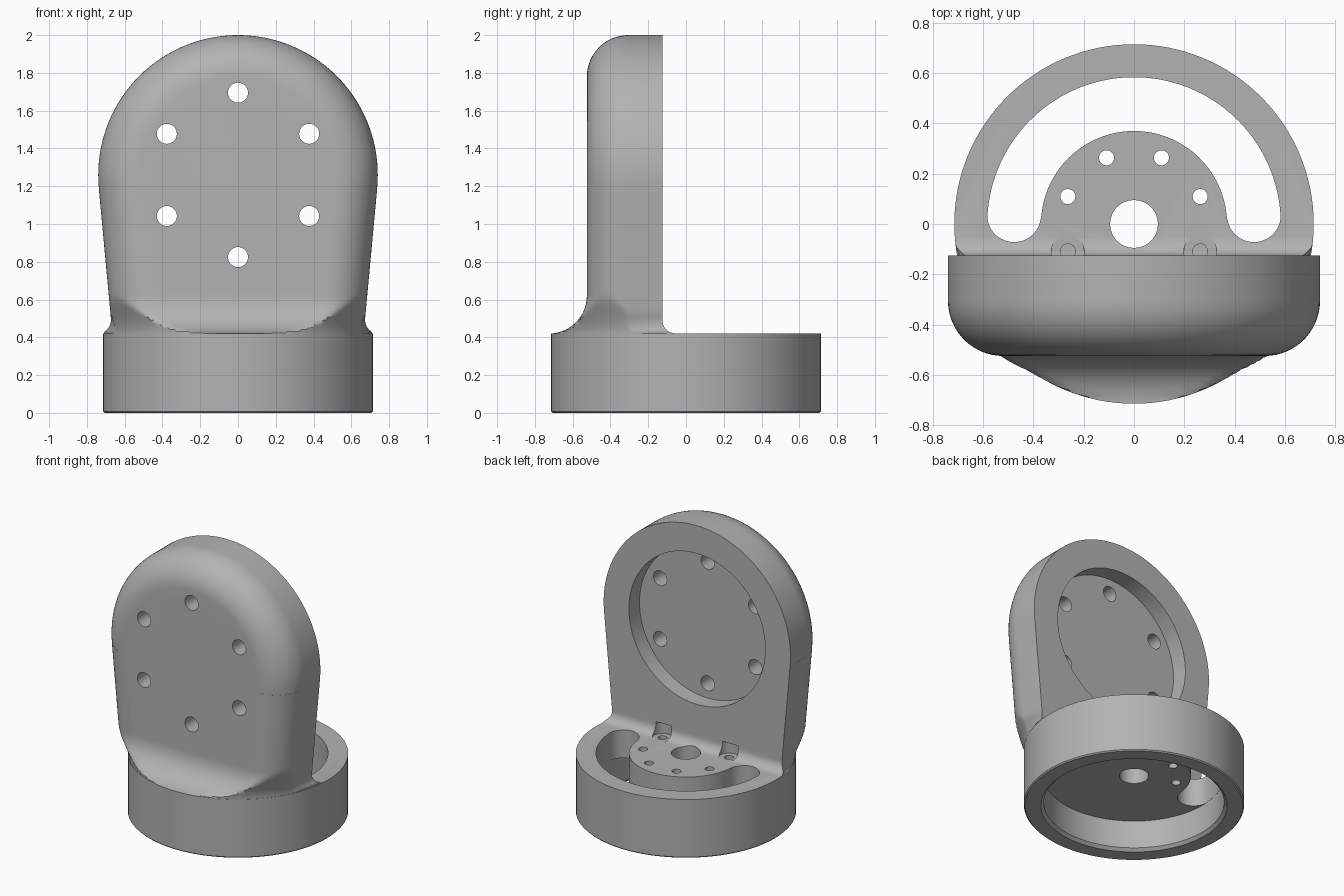
import bpy, bmesh
from math import sin, cos, pi, radians, sqrt, hypot

if "Cube" in bpy.data.objects:
    bpy.data.objects.remove(bpy.data.objects["Cube"], do_unlink=True)

BASE_R, BASE_TOP = 0.715, 0.42
BACK_Y, FRONT_Y, EDGE_R = -0.125, -0.525, 0.22
HEAD_R, HEAD_Z = 0.74, 1.26

grey = bpy.data.materials.new("plain grey")
grey.use_nodes = True
grey.diffuse_color = (0.45, 0.45, 0.45, 1)
grey.node_tree.nodes["Principled BSDF"].inputs["Base Color"].default_value = grey.diffuse_color


def loft(name, rings):
    """Closed solid from equal-length rings of points, capped at both ends."""
    bm = bmesh.new()
    rows = [[bm.verts.new(p) for p in ring] for ring in rings]
    n = len(rows[0])
    for a, b in zip(rows, rows[1:]):
        for i in range(n):
            j = (i + 1) % n
            bm.faces.new((a[i], a[j], b[j], b[i]))
    bm.faces.new(rows[0][::-1])
    bm.faces.new(rows[-1])
    bmesh.ops.recalc_face_normals(bm, faces=bm.faces)
    me = bpy.data.meshes.new(name)
    bm.to_mesh(me)
    bm.free()
    me.materials.append(grey)
    ob = bpy.data.objects.new(name, me)
    bpy.context.collection.objects.link(ob)
    return ob


def lathe(name, profile, x=0, y=0, z=0, axis="z", n=32):
    """Solid turned from (radius, position) pairs about the z or y axis."""
    rings = []
    for r, h in profile:
        arc = [(r * cos(2 * pi * i / n), r * sin(2 * pi * i / n)) for i in range(n)]
        rings.append([(x + a, y + b, z + h) if axis == "z" else (x + a, y + h, z + b)
                      for a, b in arc])
    return loft(name, rings)


def boolean(target, other, operation):
    mod = target.modifiers.new(operation, "BOOLEAN")
    mod.operation, mod.object, mod.solver = operation, other, "EXACT"
    other.hide_render = True
    bpy.context.view_layer.objects.active = target
    bpy.ops.object.modifier_apply(modifier=mod.name)
    bpy.data.objects.remove(other, do_unlink=True)


def fillet(r, z):
    """Outward flare of a concave fillet standing on the base top."""
    t = min(max(z - BASE_TOP, 0), r)
    return r - sqrt(r * r - (r - t) ** 2)


def wall_slice(z):
    """Plan outline of the upright at height z, kept within the base rim low down."""
    w = 0.737 - 0.0929 * (1.19 - z)
    side, front, back = fillet(0.08, z), fillet(0.2, z), fillet(0.07, z)
    cx, cy = w - EDGE_R, FRONT_Y + EDGE_R
    half = [(x * (w + side) / 6, BACK_Y + back) for x in range(7)]
    half += [(cx + (EDGE_R + side) * cos(radians(a)), cy - (EDGE_R + front) * sin(radians(a)))
             for a in range(0, 91, 6)]
    half += [(cx * k / 12, FRONT_Y - front) for k in range(11, -1, -1)]
    t = min(max((z - BASE_TOP) / 0.25, 0), 1)
    limit = BASE_R - 0.002 + 0.07 * t * t * (3 - 2 * t)
    if z < BASE_TOP:
        limit -= 0.02
    pts = []
    for x, y in half:
        s = min(1, limit / hypot(x, y)) if z < 0.7 else 1
        pts.append((x * s, y * s, z))
    return pts + [(-x, y, z) for x, y, z in pts[-2:0:-1]]


# round base
bracket = lathe("angle_bracket", [(BASE_R - 0.008, 0), (BASE_R, 0.008), (BASE_R, BASE_TOP)], n=128)

# tapered upright with flared foot
heights = [0.34] + [BASE_TOP + 0.25 * (k / 16) ** 1.5 for k in range(17)] + [0.9, 1.19]
upright = loft("upright", [wall_slice(z) for z in heights])

# round head with a rolled front edge
edge = [(HEAD_R, BACK_Y)]
edge += [(HEAD_R - EDGE_R + EDGE_R * cos(radians(a)), FRONT_Y + EDGE_R - EDGE_R * sin(radians(a)))
         for a in range(0, 91, 6)]
head = lathe("round_head", edge, z=HEAD_Z, axis="y", n=128)
boolean(upright, head, "UNION")
boolean(bracket, upright, "UNION")

# shallow round pocket in the back of the head
boolean(bracket, lathe("head_pocket", [(0.54, -0.245), (0.54, 0)], z=HEAD_Z, axis="y", n=96), "DIFFERENCE")

# six bolt holes through the head
for k in range(6):
    a = radians(90 + 60 * k)
    boolean(bracket, lathe("head_hole", [(0.053, -0.8), (0.053, 0)], x=0.435 * cos(a),
                           z=HEAD_Z + 0.435 * sin(a), axis="y"), "DIFFERENCE")

# hollow underside with a chamfered mouth
boolean(bracket, lathe("base_hollow", [(0.615, -0.01), (0.585, 0.02), (0.585, 0.22)], n=128), "DIFFERENCE")

# curved slot around the hub, with round ends
R_OUT, R_IN, END_Y = 0.584, 0.37, 0.035
mid, end_r = (R_OUT + R_IN) / 2, (R_OUT - R_IN) / 2
outline = [(R_OUT * cos(radians(a)), R_OUT * sin(radians(a))) for a in range(4, 177, 4)]
outline += [(-mid - end_r * cos(radians(a)), END_Y - end_r * sin(radians(a))) for a in range(10, 180, 10)]
outline += [(R_IN * cos(radians(a)), R_IN * sin(radians(a))) for a in range(174, 5, -4)]
outline += [(mid - end_r * cos(radians(a)), END_Y - end_r * sin(radians(a))) for a in range(10, 180, 10)]
boolean(bracket, loft("slot", [[(x, y, z) for x, y in outline] for z in (0.15, 0.6)]), "DIFFERENCE")

# hub bore and small screw holes
boolean(bracket, lathe("hub_bore", [(0.095, 0.1), (0.095, 0.6)], n=48), "DIFFERENCE")
for k in range(-1, 5):
    a = radians(22.5 + 45 * k)
    x, y = 0.285 * cos(a), 0.285 * sin(a)
    blind = y < 0
    if blind:
        # screw head clearance let into the foot of the upright
        boolean(bracket, lathe("screw_clearance", [(0.065, BASE_TOP - 0.002), (0.065, 0.51)], x=x, y=y),
                "DIFFERENCE")
    boolean(bracket, lathe("screw_hole", [(0.03, 0.3 if blind else 0.1), (0.03, 0.45)], x=x, y=y),
            "DIFFERENCE")

bpy.ops.object.select_all(action="DESELECT")
bracket.select_set(True)
bpy.context.view_layer.objects.active = bracket
bpy.ops.object.shade_smooth_by_angle(angle=radians(30))
